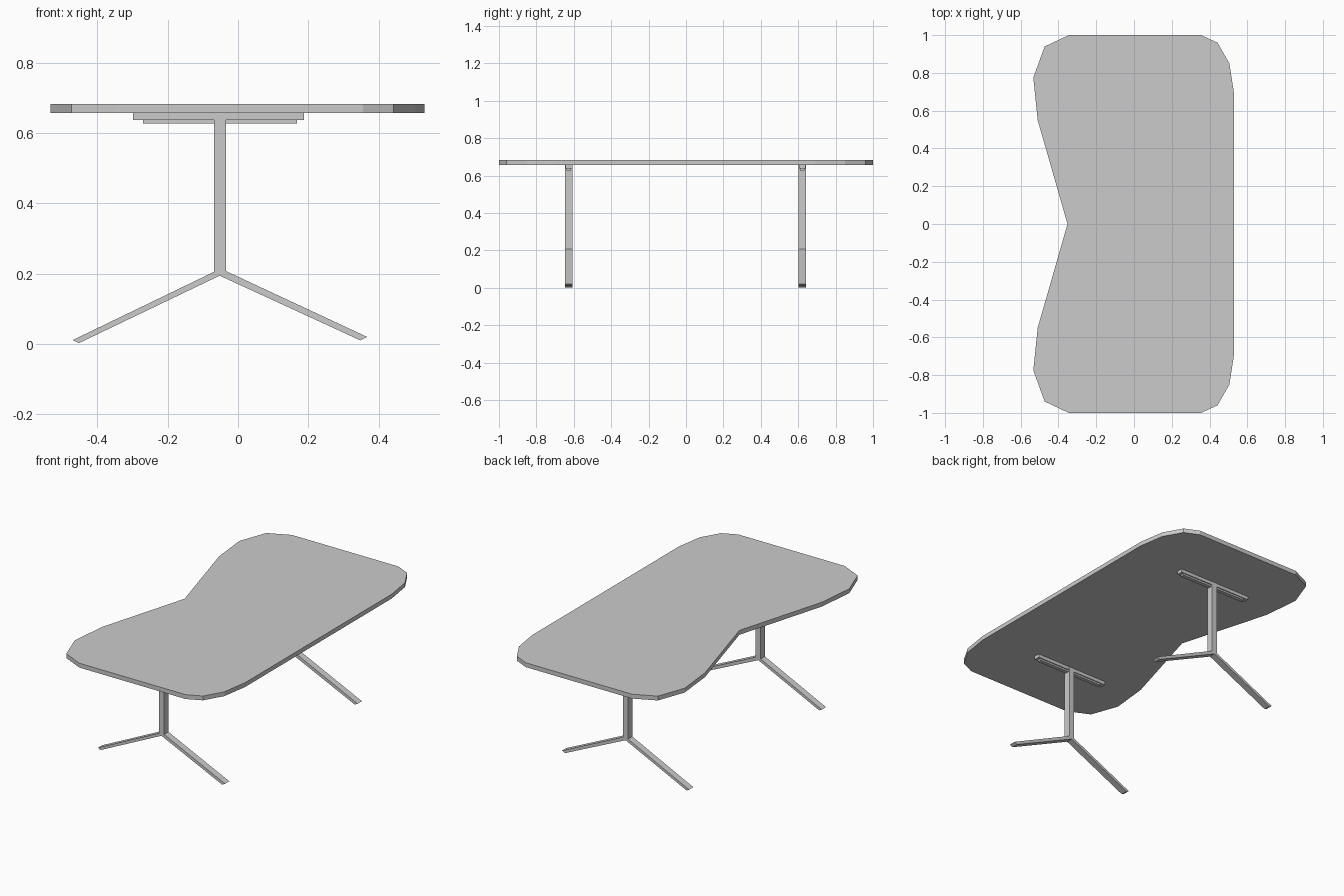
import bpy, bmesh

if "Cube" in bpy.data.objects:
    bpy.data.objects.remove(bpy.data.objects["Cube"])


def prism(name, pts, axis, lo, hi):
    """Extrude a 2D outline: axis 'z' uses (x, y), axis 'y' uses (x, z)."""
    bm = bmesh.new()
    place = (lambda a, b: (a, b, lo)) if axis == 'z' else (lambda a, b: (a, lo, b))
    face = bm.faces.new([bm.verts.new(place(*p)) for p in pts])
    new = bmesh.ops.extrude_face_region(bm, geom=[face])['geom']
    d = (0, 0, hi - lo) if axis == 'z' else (0, hi - lo, 0)
    bmesh.ops.translate(bm, vec=d, verts=[v for v in new if isinstance(v, bmesh.types.BMVert)])
    bmesh.ops.recalc_face_normals(bm, faces=bm.faces)
    me = bpy.data.meshes.new(name)
    bm.to_mesh(me)
    bm.free()
    ob = bpy.data.objects.new(name, me)
    bpy.context.collection.objects.link(ob)
    return ob


def rect(x0, x1, z0, z1):
    return [(x0, z0), (x1, z0), (x1, z1), (x0, z1)]


# Tabletop with a notched edge, outline mirrored across y
half = [(-0.51, 0.55), (-0.533, 0.775), (-0.473, 0.94), (-0.345, 1.0), (0.355, 1.0),
        (0.442, 0.96), (0.505, 0.85), (0.53, 0.69)]
outline = [(-0.352, 0)] + half + [(x, -y) for x, y in reversed(half)]
prism("tabletop", outline, 'z', 0.657, 0.683)

# Y-shaped trestle profile: post and two splayed feet
trestle = [(-0.068, 0.657), (-0.068, 0.205), (-0.47, 0.011), (-0.453, 0.002), (-0.052, 0.194),
           (0.348, 0.010), (0.367, 0.020), (-0.034, 0.207), (-0.034, 0.657)]

for side, y in (("front", -0.626), ("back", 0.622)):
    prism(side + "_trestle", trestle, 'y', y - 0.02, y + 0.02)
    # Stepped support bar under the top
    prism(side + "_support_plate", rect(-0.298, 0.188, 0.637, 0.658), 'y', y - 0.018, y + 0.018)
    prism(side + "_support_beam", rect(-0.27, 0.168, 0.627, 0.658), 'y', y - 0.012, y + 0.012)
